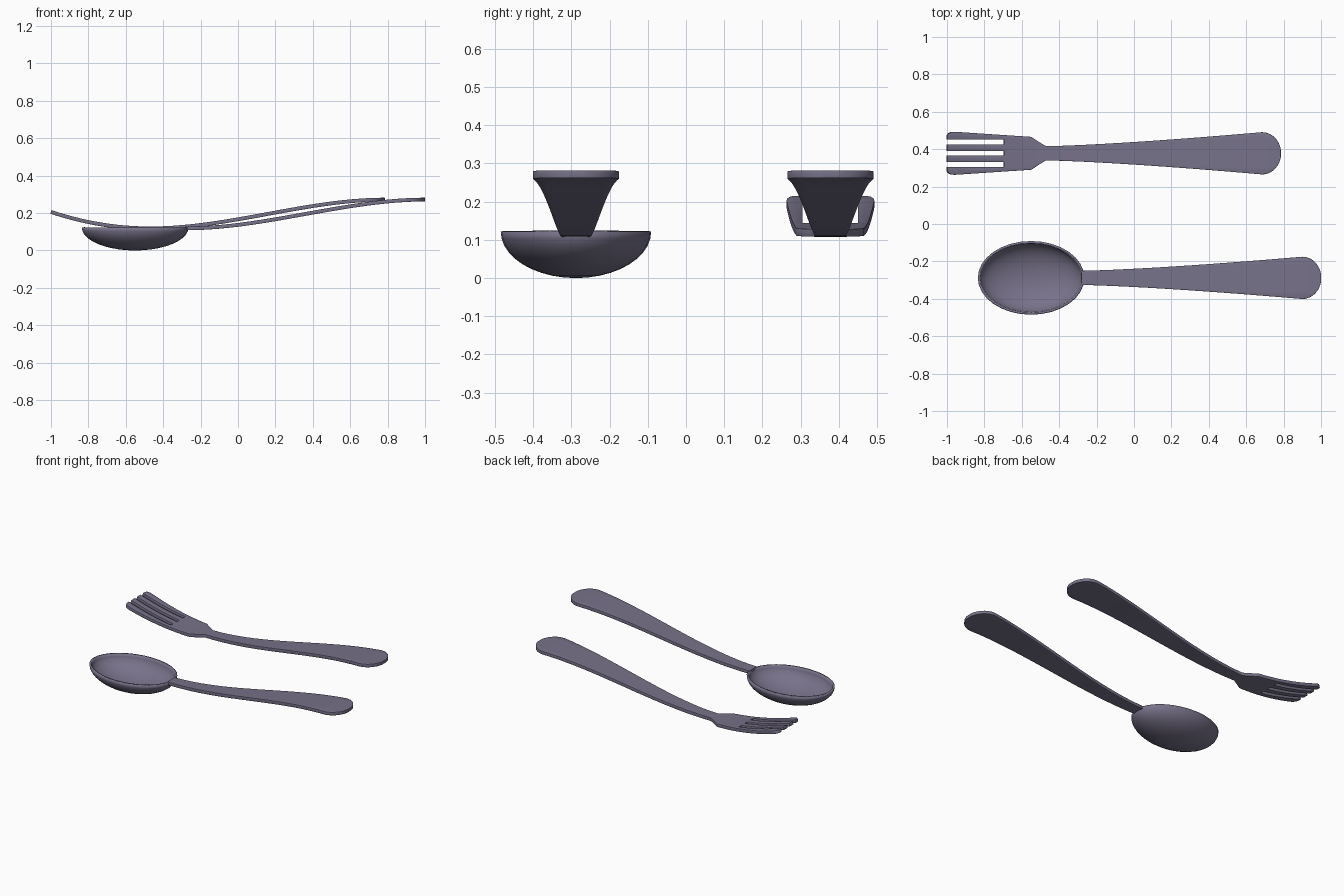
import bpy, bmesh, math

cube = bpy.data.objects.get("Cube")
if cube:
    bpy.data.objects.remove(cube, do_unlink=True)

steel = bpy.data.materials.new("dull violet steel")
COLOUR = (0.185, 0.167, 0.25, 1)
steel.diffuse_color = COLOUR
steel.use_nodes = True
steel.node_tree.nodes["Principled BSDF"].inputs["Base Color"].default_value = COLOUR

THICK = 0.02
FORK_Y, SPOON_Y = 0.378, -0.288
# Lengthwise cut lines across the strip; the odd gaps become fork slots
LINES = (-0.0725, -0.0475, -0.0125, 0.0125, 0.0475, 0.0725)


def finish(bm, name, thickness, offset, bevel):
    bmesh.ops.recalc_face_normals(bm, faces=bm.faces)
    mesh = bpy.data.meshes.new(name)
    bm.to_mesh(mesh)
    bm.free()
    mesh.materials.append(steel)
    obj = bpy.data.objects.new(name, mesh)
    bpy.context.collection.objects.link(obj)
    solid = obj.modifiers.new("thickness", 'SOLIDIFY')
    solid.thickness = thickness
    solid.offset = offset
    if bevel:
        soft = obj.modifiers.new("soft edges", 'BEVEL')
        soft.width = bevel
        soft.segments = 2
        soft.limit_method = 'ANGLE'
        soft.angle_limit = math.radians(50)
    bpy.ops.object.select_all(action='DESELECT')
    obj.select_set(True)
    bpy.context.view_layer.objects.active = obj
    bpy.ops.object.shade_smooth_by_angle(angle=math.radians(35))
    return obj


def handle_sections(start, end):
    """Cross sections (x, half width, height) of a flaring, S-curved handle."""
    shoulder = end - 0.1
    stops = []
    for i in range(21):
        t = i / 20
        stops.append((start + (shoulder - start) * t, 0.038 + 0.075 * t ** 1.35))
    for i in range(1, 10):
        a = math.radians(80) * i / 9
        stops.append((shoulder + 0.1 * math.sin(a) / math.sin(math.radians(80)),
                      0.113 * math.cos(a)))
    result = []
    for x, half in stops:
        t = (x - start) / (end - start)
        result.append((x, half, 0.118 + 0.154 * t * t * (3 - 2 * t)))
    return result


def head_sections():
    """Cross sections of the fork head, from tine tips to neck."""
    outline = [(-1.0, 0.094), (-0.993, 0.106), (-0.98, 0.113), (-0.96, 0.115)]
    for i in range(1, 15):
        t = i / 14
        outline.append((-0.96 + 0.41 * t, 0.115 - 0.027 * t))
    outline.append((-0.51, 0.062))
    return [(x, half, 0.118 + 0.088 * ((-x - 0.47) / 0.53) ** 2) for x, half in outline]


def strip(name, sections, centre_y, slot_end=None):
    bm = bmesh.new()
    rows = []
    for x, half, z in sections:
        squeeze = min(1, half / 0.088)
        ys = [-half] + [y * squeeze for y in LINES] + [half]
        rows.append([bm.verts.new((x, centre_y + y, z)) for y in ys])
    for a, b in zip(rows, rows[1:]):
        for j in range(7):
            in_slot = slot_end is not None and j % 2 == 1
            if in_slot and (a[0].co.x + b[0].co.x) / 2 < slot_end:
                continue
            bm.faces.new((a[j], b[j], b[j + 1], a[j + 1]))
    loose = [v for v in bm.verts if not v.link_faces]
    bmesh.ops.delete(bm, geom=loose, context='VERTS')
    return finish(bm, name, THICK, 0, 0.004)


# Fork: tines, head and handle in one sheet
strip("fork", head_sections() + handle_sections(-0.47, 0.785), FORK_Y, slot_end=-0.7)

# Spoon handle
strip("spoon_handle", handle_sections(-0.28, 1.0), SPOON_Y)

# Spoon bowl: lower half of an ellipsoid, thickened inwards
bm = bmesh.new()
bmesh.ops.create_uvsphere(bm, u_segments=32, v_segments=20, radius=1)
upper = [v for v in bm.verts if v.co.z > 0.01]
bmesh.ops.delete(bm, geom=upper, context='VERTS')
for v in bm.verts:
    v.co = (-0.55 + 0.285 * v.co.x, SPOON_Y + 0.197 * v.co.y, 0.122 + 0.122 * v.co.z)
bowl = finish(bm, "spoon_bowl", 0.012, -1, 0)
# An open shell may be wound either way: make the normals face out and down
if sum(p.normal.z for p in bowl.data.polygons) > 0:
    bowl.data.flip_normals()
